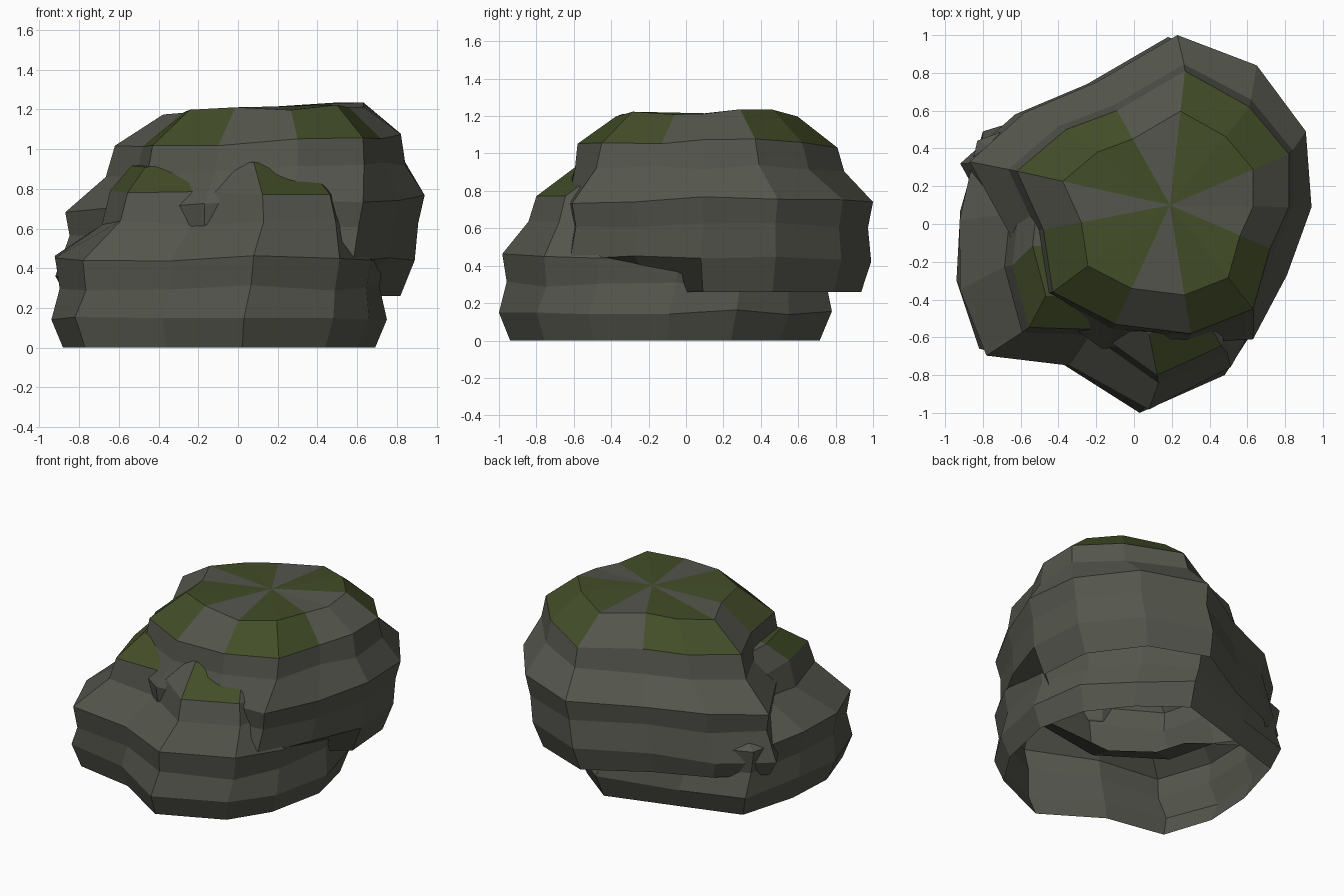
import bpy
import bmesh
import random
from mathutils import Vector, Matrix


def material(name, rgb):
    m = bpy.data.materials.new(name)
    m.diffuse_color = (*rgb, 1)
    return m


STONE = material("stone_grey", (0.089, 0.092, 0.073))
MOSS = material("moss_green", (0.055, 0.073, 0.021))


def boulder(name, centre, top_z, wide, crown, rings, tilt, moss, seed, tuck=1.0):
    """Loft rings that blend from the wide outline to the crown outline, open below.
    Each ring is (height, blend, scale, shift_x, shift_y, twist).
    tuck pulls the front half of the lowest ring inward."""
    rng = random.Random(seed)
    c = Vector(centre)
    n = len(wide)
    bm = bmesh.new()
    loops = []
    for k, (z, blend, scale, dx, dy, twist) in enumerate(rings):
        loop = []
        turn = Matrix.Rotation(twist, 2)
        for w, t in zip(wide, crown):
            v = (Vector(w).lerp(Vector(t), blend) - c) * scale
            if k == 0 and v.y < -0.1:
                v *= tuck
            p = c + turn @ v
            jit = 0.0 if k == 0 else rng.uniform(-0.015, 0.015)
            loop.append(bm.verts.new((p.x + dx, p.y + dy, z + tilt * p.x * (k > 0) + jit)))
        loops.append(loop)
    # stone bands, with moss on chosen sectors of the last one
    for k in range(len(loops) - 1):
        a, b = loops[k], loops[k + 1]
        for i in range(n):
            j = (i + 1) % n
            f = bm.faces.new((a[i], a[j], b[j], b[i]))
            f.material_index = int(k == len(loops) - 2 and i in moss)
    # fan of facets closing the top
    pole = bm.verts.new((c.x, c.y, top_z))
    for i in range(n):
        f = bm.faces.new((loops[-1][i], loops[-1][(i + 1) % n], pole))
        f.material_index = int(i in moss)
    mesh = bpy.data.meshes.new(name)
    bm.to_mesh(mesh)
    bm.free()
    mesh.materials.append(STONE)
    mesh.materials.append(MOSS)
    ob = bpy.data.objects.new(name, mesh)
    bpy.context.collection.objects.link(ob)
    return ob


# Tall boulder, overhanging at the back
boulder(
    "upper_boulder", (0.19, 0.10), 1.215,
    wide=[(0.94, 0.09), (0.91, 0.49), (0.65, 0.84), (0.23, 1.0), (-0.2, 0.75),
          (-0.58, 0.59), (-0.87, 0.33), (-0.66, -0.05), (-0.56, -0.37),
          (-0.17, -0.66), (0.28, -0.63), (0.63, -0.61), (0.81, -0.27)],
    crown=[(0.82, 0.09), (0.82, 0.37), (0.61, 0.62), (0.27, 0.81), (-0.09, 0.6),
           (-0.36, 0.5), (-0.62, 0.28), (-0.48, -0.03), (-0.43, -0.36),
           (-0.1, -0.53), (0.3, -0.58), (0.63, -0.45), (0.72, -0.13)],
    rings=[(0.26, 0.0, 0.93, -0.07, 0.0, 0.0), (0.41, 0.0, 1.0, -0.05, -0.01, 0.0),
           (0.59, 0.0, 0.97, -0.01, 0.0, 0.0), (0.72, 0.0, 1.0, 0.0, 0.0, 0.0),
           (0.89, 0.85, 1.01, 0.0, 0.0, 0.0), (1.03, 1.0, 1.0, 0.0, 0.0, 0.0),
           (1.20, 1.0, 0.70, 0.0, 0.0, 0.0)],
    tilt=0.04, moss={1, 2, 4, 5, 7, 8, 10, 11}, seed=3, tuck=0.68)

# Wide boulder resting on the ground, bulging to the front
boulder(
    "lower_boulder", (-0.10, -0.15), 0.95,
    wide=[(0.75, -0.09), (0.67, 0.27), (0.45, 0.55), (0.15, 0.78), (-0.38, 0.62),
          (-0.8, 0.49), (-0.92, 0.07), (-0.94, -0.3), (-0.82, -0.66),
          (-0.38, -0.74), (0.03, -1.0), (0.48, -0.8), (0.66, -0.52)],
    crown=[(0.5, -0.1), (0.5, 0.3), (0.3, 0.45), (0.0, 0.5), (-0.4, 0.4),
           (-0.55, 0.3), (-0.63, 0.05), (-0.66, -0.22), (-0.57, -0.56),
           (-0.22, -0.57), (0.13, -0.82), (0.48, -0.66), (0.52, -0.4)],
    rings=[(0.0, 0.0, 0.93, 0.0, 0.0, 0.0), (0.15, 0.0, 1.0, 0.0, 0.0, 0.0),
           (0.30, 0.0, 0.96, 0.0, 0.0, 0.05), (0.45, 0.0, 0.99, 0.0, 0.0, 0.06),
           (0.63, 0.95, 1.02, 0.0, 0.0, 0.0), (0.78, 1.0, 0.97, 0.0, 0.0, 0.0),
           (0.92, 1.0, 0.78, 0.0, 0.09, 0.0)],
    tilt=0.0, moss={7, 8, 10}, seed=8)
